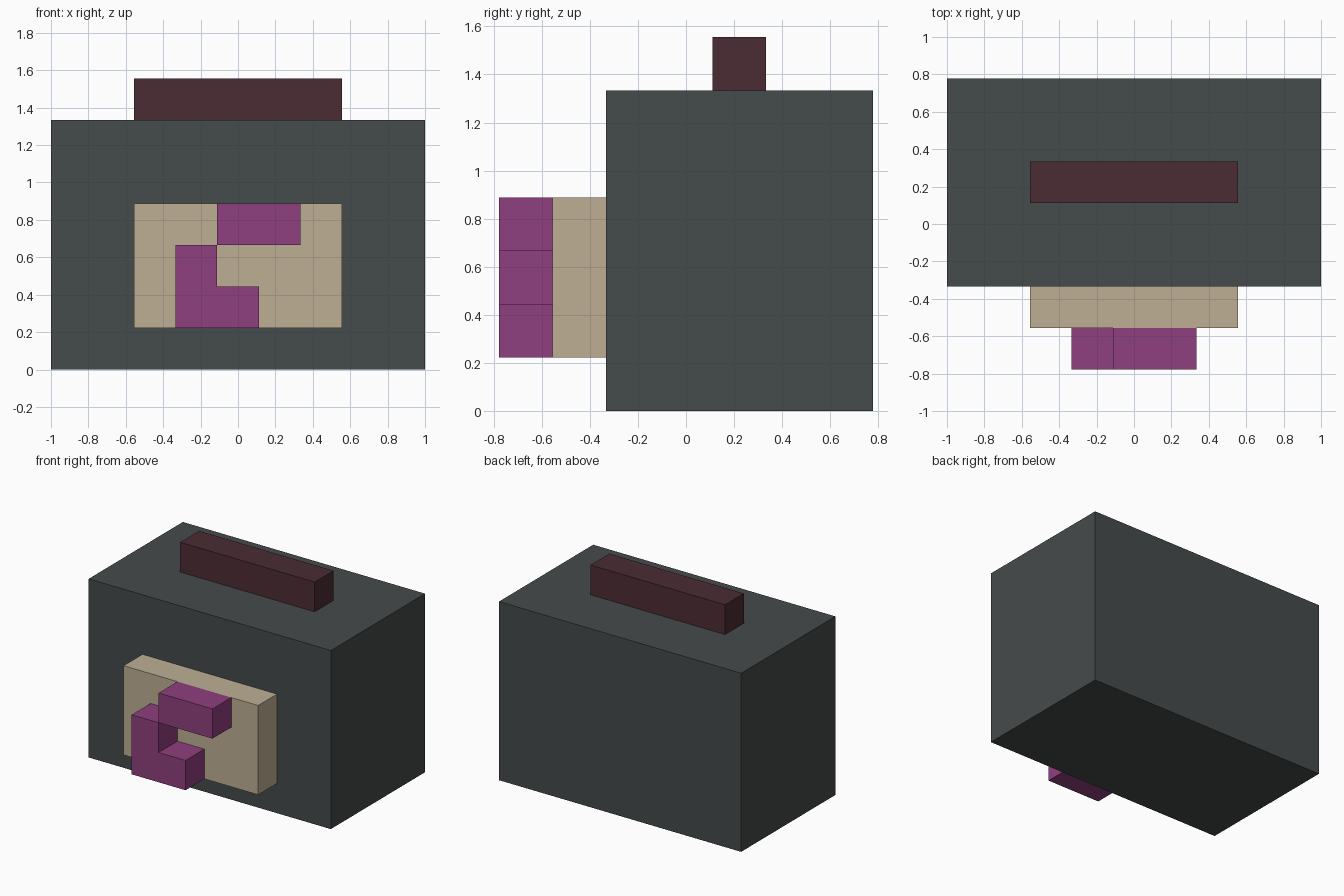
import bpy
import bmesh
from mathutils import Vector

cube = bpy.data.objects.get("Cube")
if cube:
    bpy.data.objects.remove(cube, do_unlink=True)

U = 2 / 9  # block unit: the body is nine blocks wide


def material(name, rgb):
    mat = bpy.data.materials.new(name)
    mat.use_nodes = True
    color = (*rgb, 1)
    mat.diffuse_color = color
    mat.node_tree.nodes["Principled BSDF"].inputs["Base Color"].default_value = color
    return mat


def extrude_profile(name, profile, y_front, depth, mat):
    """Extrude an x-z outline, given in block units, towards the back."""
    bm = bmesh.new()
    verts = [bm.verts.new(Vector((x, y_front, z)) * U) for x, z in profile]
    face = bm.faces.new(verts)
    result = bmesh.ops.extrude_face_region(bm, geom=[face], use_keep_orig=True)
    moved = [v for v in result["geom"] if isinstance(v, bmesh.types.BMVert)]
    bmesh.ops.translate(bm, verts=moved, vec=(0, depth * U, 0))
    bmesh.ops.recalc_face_normals(bm, faces=bm.faces)
    mesh = bpy.data.meshes.new(name)
    bm.to_mesh(mesh)
    bm.free()
    mesh.materials.append(mat)
    obj = bpy.data.objects.new(name, mesh)
    bpy.context.collection.objects.link(obj)
    return obj


def box(name, x0, x1, z0, z1, y_front, depth, mat):
    outline = [(x0, z0), (x1, z0), (x1, z1), (x0, z1)]
    return extrude_profile(name, outline, y_front, depth, mat)


slate = material("slate grey", (0.060, 0.069, 0.069))
maroon = material("dark maroon", (0.070, 0.025, 0.034))
tan = material("tan", (0.515, 0.429, 0.296))
purple = material("purple", (0.275, 0.050, 0.210))

# Main body and the handle on top
box("body", -4.5, 4.5, 0, 6, -1.5, 5, slate)
box("top_handle", -2.5, 2.5, 6, 7, 0.5, 1, maroon)

# Raised front panel with its block pattern
box("front_panel", -2.5, 2.5, 1, 4, -2.5, 1, tan)
box("upper_bar", -0.5, 1.5, 3, 4, -3.5, 1, purple)
extrude_profile(
    "lower_hook",
    [(-1.5, 1), (0.5, 1), (0.5, 2), (-0.5, 2), (-0.5, 3), (-1.5, 3)],
    -3.5, 1, purple,
)
